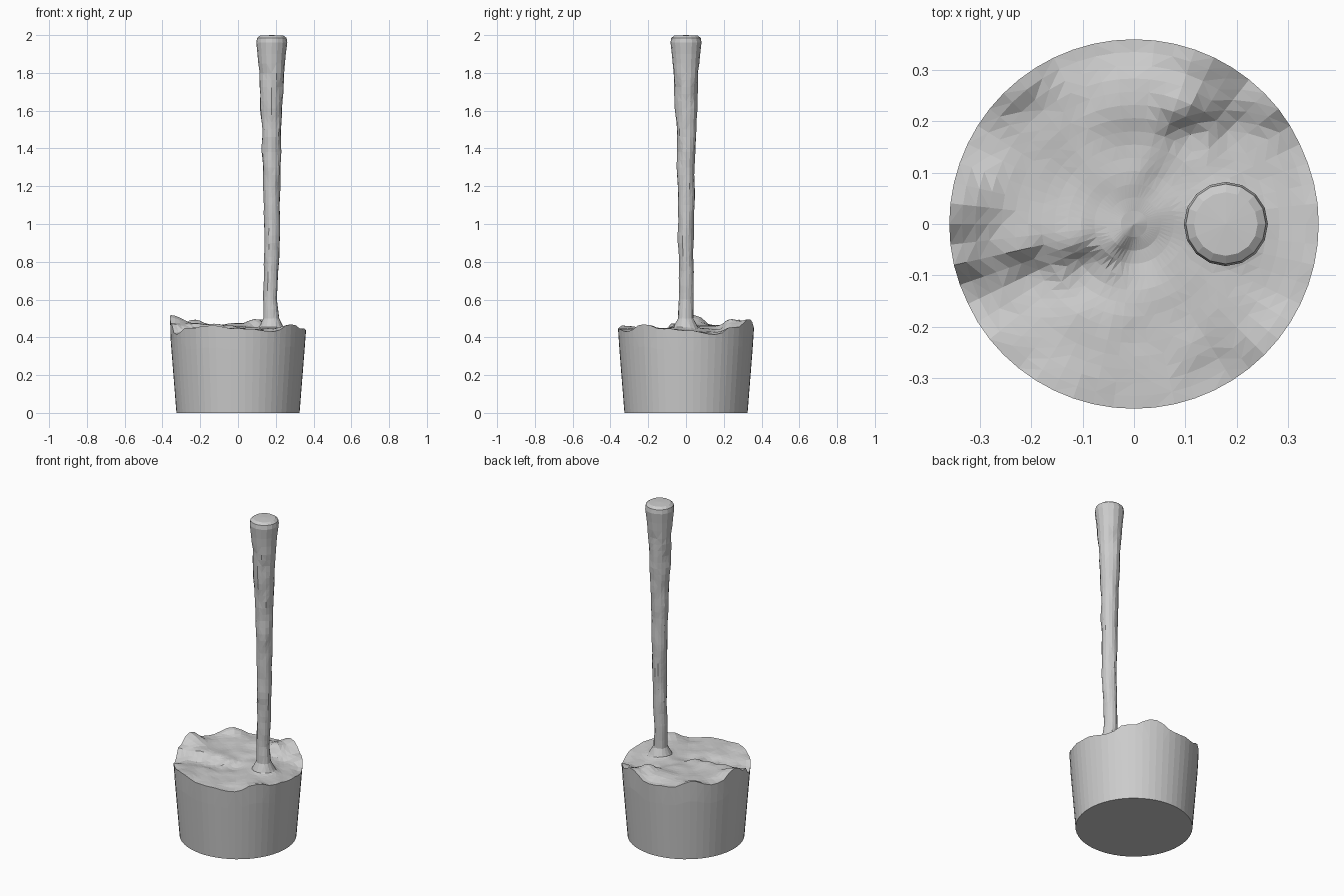
import bpy, bmesh, math, random
from mathutils import noise, Vector

if "Cube" in bpy.data.objects:
    bpy.data.objects.remove(bpy.data.objects["Cube"])

random.seed(4)


def loft(name, rings, cap_bottom=True, cap_top=None):
    """Join rings of points into a flat shaded skin; cap_top is an optional centre point."""
    bm = bmesh.new()
    loops = [[bm.verts.new(p) for p in ring] for ring in rings]
    n = len(loops[0])
    for a, b in zip(loops, loops[1:]):
        for i in range(n):
            j = (i + 1) % n
            bm.faces.new((a[i], a[j], b[j], b[i]))
    if cap_bottom:
        bm.faces.new(loops[0][::-1])
    if cap_top:
        c = bm.verts.new(cap_top)
        for i in range(n):
            bm.faces.new((loops[-1][i], loops[-1][(i + 1) % n], c))
    bmesh.ops.triangulate(bm, faces=[f for f in bm.faces if len(f.verts) == 4])
    bmesh.ops.recalc_face_normals(bm, faces=bm.faces)
    me = bpy.data.meshes.new(name)
    bm.to_mesh(me)
    bm.free()
    ob = bpy.data.objects.new(name, me)
    bpy.context.collection.objects.link(ob)
    return ob


# Liquid surface: rim heights (degrees, z) and inner heights (x, y, z)
RIM = [(0, .435), (25, .415), (45, .455), (68, .495), (90, .45), (112, .455), (130, .495),
       (152, .46), (175, .52), (188, .475), (204, .415), (225, .45), (245, .462),
       (270, .447), (300, .43), (322, .468), (342, .445)]
INNER = [(-.22, -.04, .48), (-.12, -.03, .475), (-.04, -.03, .465), (-.2, -.1, .425),
         (-.1, -.09, .425), (0, -.06, .43), (-.1, -.2, .45), (.08, -.2, .44),
         (.2, -.16, .45), (.18, 0, .45), (.08, .08, .45), (.0, .13, .46),
         (-.14, .1, .46), (-.2, .2, .465), (0, .25, .475), (.09, .23, .50),
         (.11, .17, .44), (.2, .17, .425), (.28, .08, .43), (.27, -.08, .445)]
POINTS = INNER + [(.36 * math.cos(math.radians(a)), .36 * math.sin(math.radians(a)), z)
                  for a, z in RIM]


def surface_z(x, y):
    total = weight = 0
    for px, py, pz in POINTS:
        w = 1 / ((x - px) ** 2 + (y - py) ** 2 + .0006) ** 1.7
        total += w * pz
        weight += w
    r = math.hypot(x - .18, y)
    flare = .03 * math.exp(-(r / .055) ** 2)
    return total / weight + flare + .004 * noise.noise(Vector((x * 16, y * 16, 2)))


# Tapered body of liquid with the wavy top
N = 56
angles = [2 * math.pi * i / N for i in range(N)]
body = []
for t in (0, .25, .5, .75, 1):
    ring = []
    for a in angles:
        c, s = math.cos(a), math.sin(a)
        z = surface_z(.36 * c, .36 * s) * t
        r = .326 + .034 * min(1, z / .43)
        ring.append((r * c, r * s, z))
    body.append(ring)
for k in range(13, 0, -1):
    r = .361 * k / 14
    body.append([(r * math.cos(a), r * math.sin(a),
                  surface_z(r * math.cos(a), r * math.sin(a))) for a in angles])
loft("liquid_body", body, cap_top=(0, 0, surface_z(0, 0)))

# Poured stream: (z, radius, centre x, centre y)
PATH = [(.42, .085, .178, 0), (.46, .062, .176, -.002), (.50, .042, .174, -.003),
        (.60, .037, .171, 0), (.75, .039, .175, .003), (.90, .041, .18, -.002),
        (1.1, .043, .179, .002), (1.3, .047, .178, 0), (1.5, .052, .178, .003),
        (1.65, .058, .177, 0), (1.8, .066, .178, 0), (1.9, .075, .178, 0),
        (1.96, .082, .179, 0), (1.985, .078, .179, 0), (1.997, .062, .179, 0)]


def stream_ring(z, r, cx, cy, n=16):
    ring = []
    for i in range(n):
        a = 2 * math.pi * i / n
        c, s = math.cos(a), math.sin(a)
        bump = 1 + (.13 * noise.noise(Vector((c * 1.2, s * 1.2, z * 9))) if .48 < z < 1.85 else 0)
        ring.append((cx + r * bump * c, cy + r * bump * s, z))
    return ring


rings = []
for p, q in zip(PATH, PATH[1:]):
    steps = max(1, round((q[0] - p[0]) / .04))
    for k in range(steps):
        t = k / steps
        rings.append(stream_ring(*[u + (v - u) * t for u, v in zip(p, q)]))
rings.append(stream_ring(*PATH[-1]))
loft("poured_stream", rings, cap_top=(.179, 0, 2.0))
